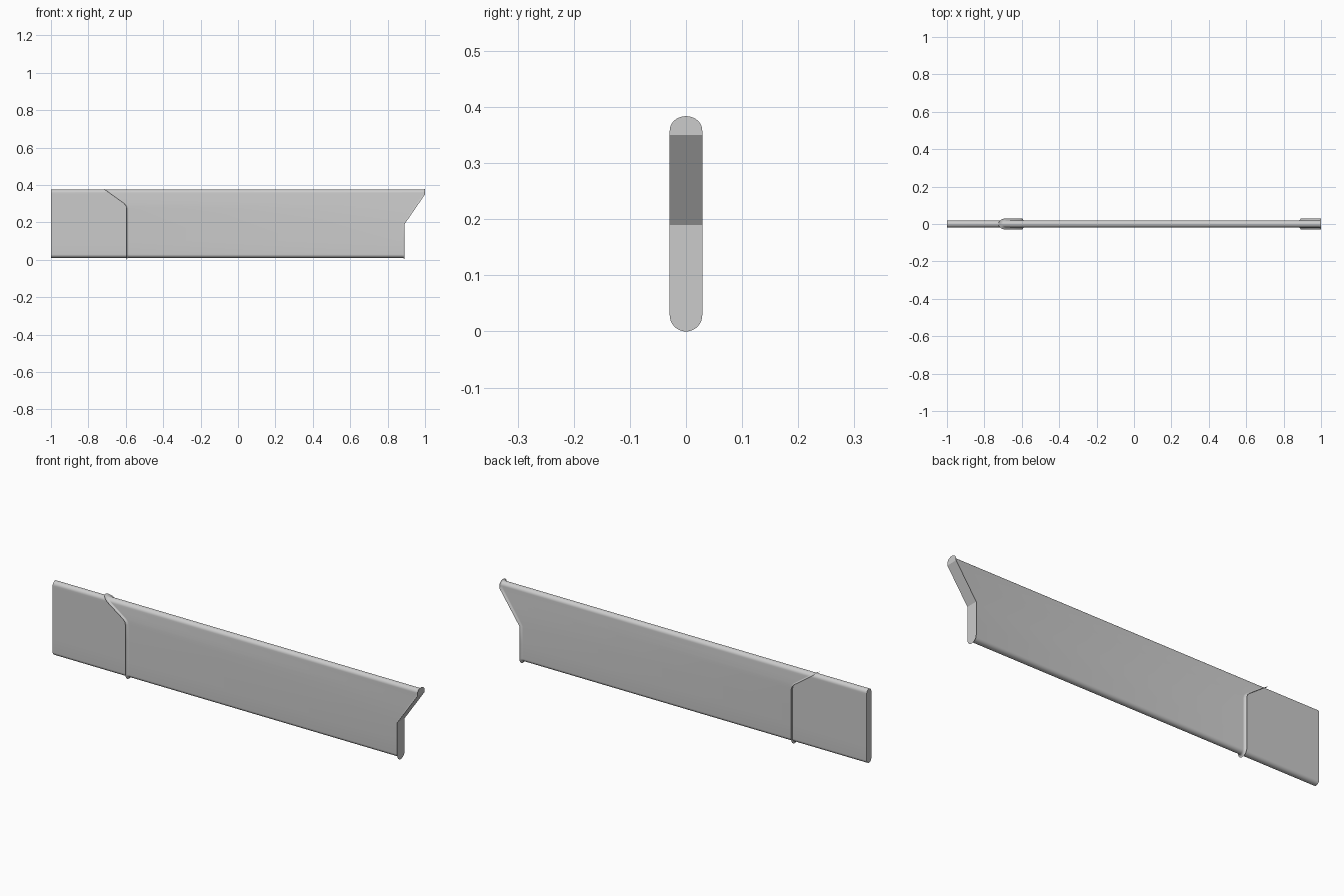
import bpy, bmesh, math

if "Cube" in bpy.data.objects:
    bpy.data.objects.remove(bpy.data.objects["Cube"], do_unlink=True)

HALF = 0.018                 # half thickness of the slab
LIP = 0.011                  # height of the flared lips
LOW, HIGH = 0.029, 0.358     # centres of the rounded bottom and top edges
ARC = 10

grey = bpy.data.materials.new("plain_grey")
grey.use_nodes = True
grey.diffuse_color = (0.6, 0.6, 0.6, 1)
grey.node_tree.nodes["Principled BSDF"].inputs["Base Color"].default_value = (0.6, 0.6, 0.6, 1)


def along(points, z):
    """x on a polyline of (z, x) points."""
    for (z0, x0), (z1, x1) in zip(points, points[1:]):
        if z <= z1:
            return x0 + (x1 - x0) * max(0, z - z0) / (z1 - z0)
    return points[-1][1]


SEAM = [(0, -0.595), (0.275, -0.595), (0.29, -0.599), (0.302, -0.61), (0.384, -0.725)]
TIP = [(0, 0.89), (0.19, 0.89), (0.35, 1.0), (0.384, 1.0)]
BUTT = [(0, -1.0), (0.384, -1.0)]
STATIONS = [0.1, 0.19, 0.275, 0.29, 0.302, 0.33, 0.35]


def section(edge, shift=0, lip=0):
    """Closed stadium ring following an edge line, swollen by lip."""
    r = HALF + lip
    half = []
    for i in range(ARC + 1):
        a = math.pi / 2 * i / ARC
        half.append((r * math.sin(a), LOW - r * math.cos(a)))
    half += [(r, z) for z in STATIONS]
    for i in range(ARC + 1):
        a = math.pi / 2 * i / ARC
        half.append((r * math.cos(a), HIGH + (HALF + 0.7 * lip) * math.sin(a)))
    ring = half + [(-y, z) for y, z in reversed(half[1:-1])]
    return [(along(edge, z) + shift, y, z) for y, z in ring]


def loft(name, sections, cap_start, cap_end):
    bm = bmesh.new()
    rings = [[bm.verts.new(p) for p in s] for s in sections]
    n = len(rings[0])
    for a, b in zip(rings, rings[1:]):
        for i in range(n):
            j = (i + 1) % n
            bm.faces.new((a[i], a[j], b[j], b[i]))
    # Caps are strips across the thickness, so they can bend with the edge
    for ring, wanted in ((rings[0], cap_start), (rings[-1], cap_end)):
        if wanted:
            for i in range(n // 2):
                quad = [ring[i], ring[i + 1], ring[-i - 1], ring[-i]]
                bm.faces.new(list(dict.fromkeys(quad)))
    bmesh.ops.recalc_face_normals(bm, faces=bm.faces)
    mesh = bpy.data.meshes.new(name)
    bm.to_mesh(mesh)
    bm.free()
    mesh.materials.append(grey)
    obj = bpy.data.objects.new(name, mesh)
    bpy.context.collection.objects.link(obj)
    bpy.ops.object.select_all(action="DESELECT")
    obj.select_set(True)
    bpy.context.view_layer.objects.active = obj
    bpy.ops.object.shade_smooth_by_angle(angle=math.radians(30))
    return obj


def cove(edge, direction):
    """Rings from the lip crest down to the flat slab."""
    steps = [math.pi / 2 * i / 6 for i in range(7)]
    return [section(edge, direction * 0.012 * (1 - math.cos(a)), LIP * (1 - math.sin(a)))
            for a in steps]


# Short plain end, reaching slightly under the sleeve
loft("plain_end", [section(BUTT), section(SEAM)], True, False)

# Long sleeve with a flared lip at the seam and at the slanted tip
loft("long_sleeve",
     [section(SEAM)] + cove(SEAM, 1) + cove(TIP, -1)[::-1],
     False, True)
